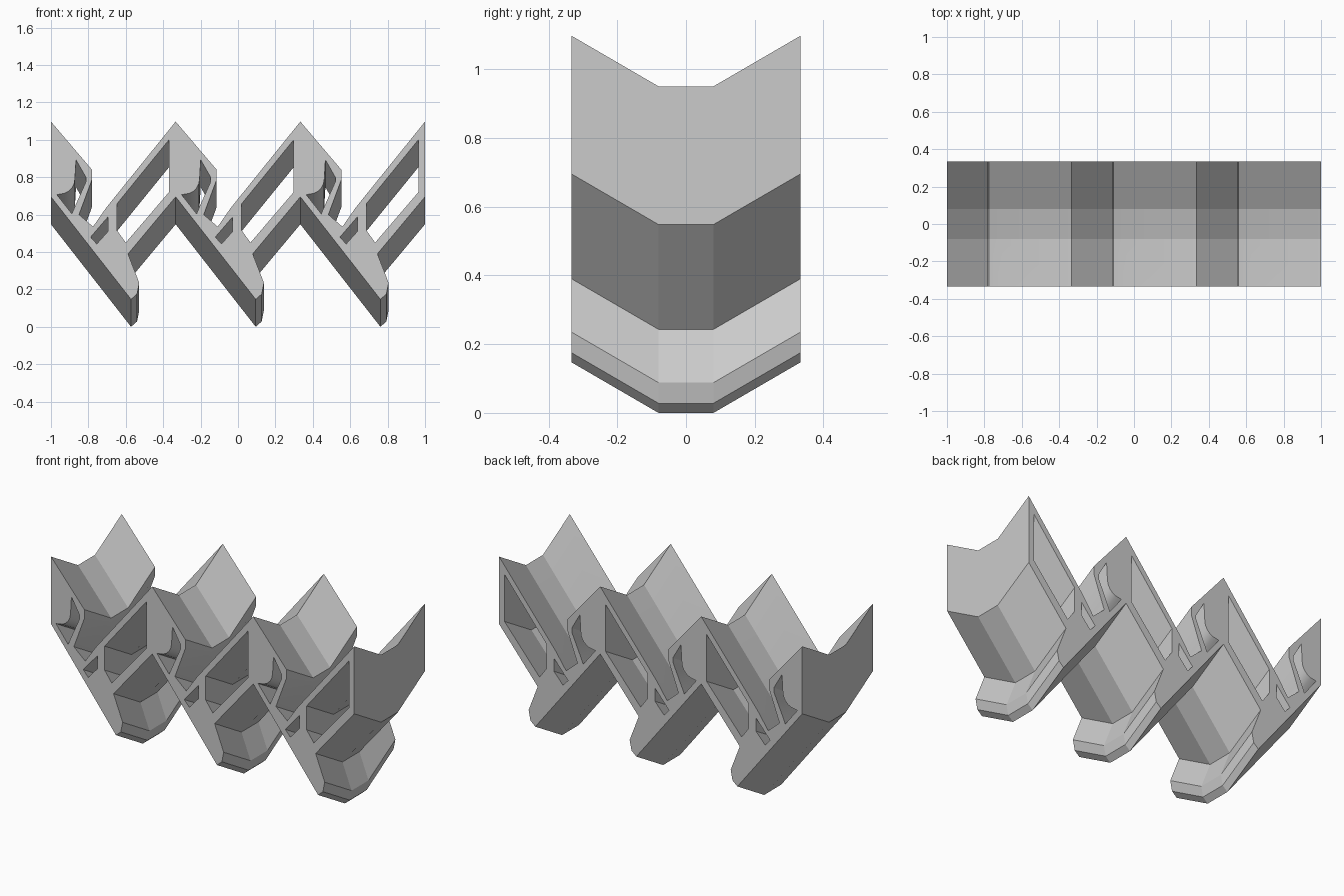
import bpy, bmesh, math

cube = bpy.data.objects.get("Cube")
if cube:
    bpy.data.objects.remove(cube)

CELLS, PITCH = 3, 2 / 3
HALF, FLAT, DROP = 0.333, 0.08, 0.147

# Outline of one repeating cell, from its left edge: upper and lower runs
UPPER = [(0, 1.097), (.219, .84), (.219, .786), (.15, .60), (.225, .535), (.294, .635)]
LOWER = [(0, .695), (.428, .147), (.46, .175), (.472, .235), (.412, .39)]

# Openings in one cell
HOOK_HOLE = [(.134, .893), (.187, .80), (.187, .775), (.125, .636), (.112, .604), (.032, .706)]
HOOK_HOLE += [(.046 + .082 * math.sin(math.radians(a)), .791 - .082 * math.cos(math.radians(a)))
              for a in range(0, 91, 18)]
SMALL_HOLE = [(.212, .48), (.305, .588), (.305, .51), (.245, .443)]
LARGE_HOLE = [(.353, .658), (.631, 1.0), (.631, .72), (.40, .45), (.353, .515)]


def add_loop(bm, points):
    verts = [bm.verts.new((x - 1, -HALF, z)) for x, z in points]
    return [bm.edges.new((v, verts[(i + 1) % len(verts)])) for i, v in enumerate(verts)]


def shifted(points, cell):
    return [(x + cell * PITCH, z) for x, z in points]


# Front face: joined cells with their openings
bm = bmesh.new()
top, bottom = [], []
for c in range(CELLS):
    top += shifted(UPPER, c)
    bottom += shifted(LOWER, c)
top += shifted(UPPER[:1], CELLS)
bottom += shifted(LOWER[:1], CELLS)
edges = add_loop(bm, top + bottom[::-1])
for c in range(CELLS):
    for hole in (HOOK_HOLE, SMALL_HOLE, LARGE_HOLE):
        edges += add_loop(bm, shifted(hole, c))
bmesh.ops.triangle_fill(bm, edges=edges, use_beauty=True, normal=(0, -1, 0))

# Sweep backwards through the dropped middle
faces = bm.faces[:]
for dy, dz in ((HALF - FLAT, -DROP), (2 * FLAT, 0), (HALF - FLAT, DROP)):
    geom = bmesh.ops.extrude_face_region(bm, geom=faces)["geom"]
    faces = [g for g in geom if isinstance(g, bmesh.types.BMFace)]
    moved = [g for g in geom if isinstance(g, bmesh.types.BMVert)]
    bmesh.ops.translate(bm, verts=moved, vec=(0, dy, dz))
bmesh.ops.recalc_face_normals(bm, faces=bm.faces[:])

mesh = bpy.data.meshes.new("chevron_strip")
bm.to_mesh(mesh)
bm.free()
strip = bpy.data.objects.new("chevron_strip", mesh)
bpy.context.scene.collection.objects.link(strip)

# Plain grey finish
grey = bpy.data.materials.new("light_grey")
grey.use_nodes = True
colour = (.6, .6, .6, 1)
grey.diffuse_color = colour
grey.node_tree.nodes["Principled BSDF"].inputs["Base Color"].default_value = colour
mesh.materials.append(grey)

bpy.ops.object.select_all(action="DESELECT")
strip.select_set(True)
bpy.context.view_layer.objects.active = strip
bpy.ops.object.shade_smooth_by_angle(angle=math.radians(28))
